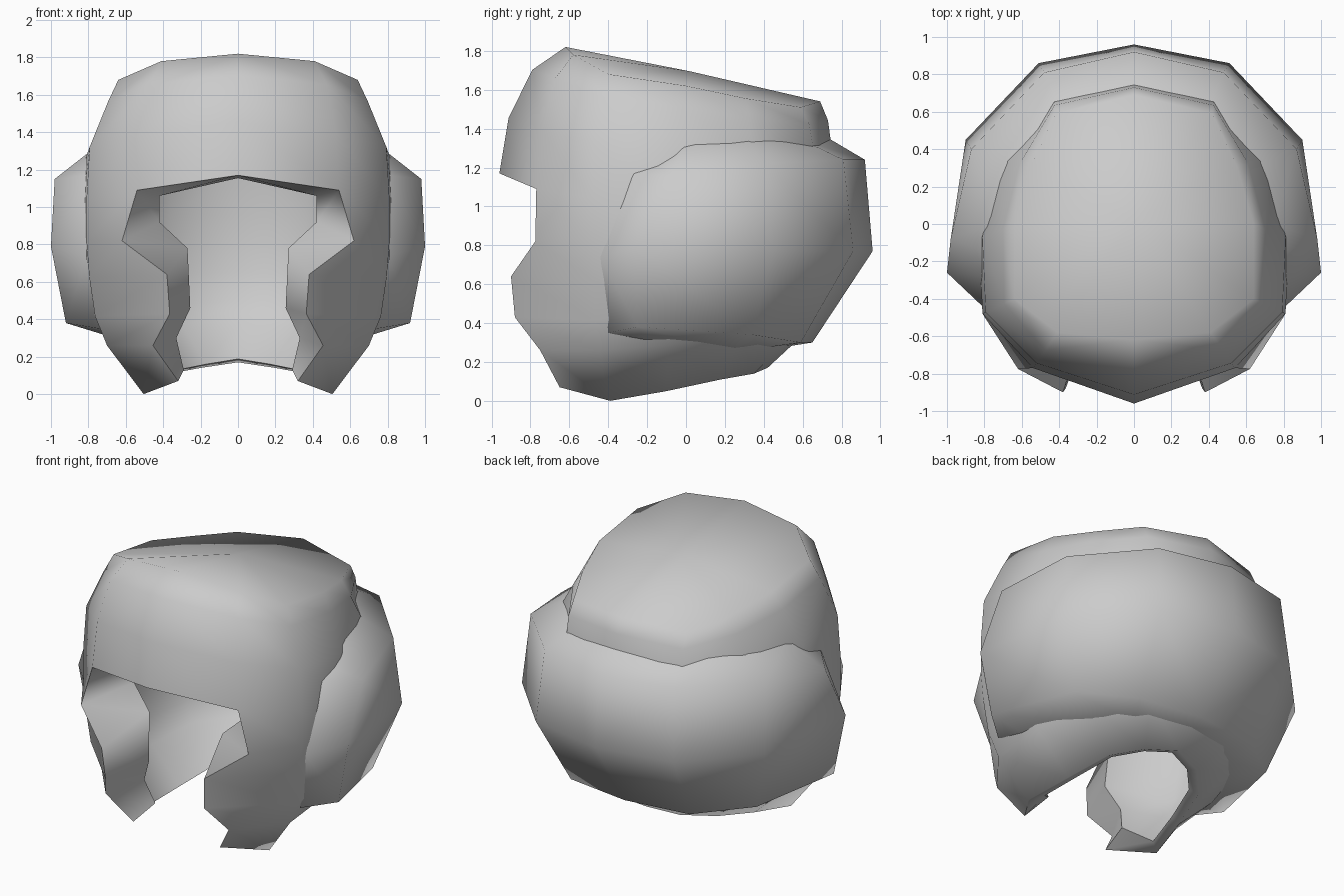
import bpy, bmesh
from mathutils import Vector

if "Cube" in bpy.data.objects:
    bpy.data.objects.remove(bpy.data.objects["Cube"])


def finish(name, verts, faces):
    """Make a half shell, mirror it across x and shade it smooth."""
    bm = bmesh.new()
    vs = [bm.verts.new(v) for v in verts]
    for f in faces:
        bm.faces.new([vs[i] for i in f])
    bmesh.ops.recalc_face_normals(bm, faces=bm.faces[:])
    bm.normal_update()
    middle = Vector((0, 0, 0.85))
    if sum(f.normal.dot(f.calc_center_median() - middle) * f.calc_area() for f in bm.faces) < 0:
        bmesh.ops.reverse_faces(bm, faces=bm.faces[:])
    me = bpy.data.meshes.new(name)
    bm.to_mesh(me)
    bm.free()
    ob = bpy.data.objects.new(name, me)
    bpy.context.collection.objects.link(ob)
    mirror = ob.modifiers.new("mirror", 'MIRROR')
    mirror.merge_threshold = 0.001
    bpy.ops.object.select_all(action='DESELECT')
    ob.select_set(True)
    bpy.context.view_layer.objects.active = ob
    bpy.ops.object.modifier_apply(modifier=mirror.name)
    bpy.ops.object.shade_smooth_by_angle(angle=1.25)
    return ob


def blend(a, b, across, down):
    """Point between two loop points with separate plan and height fractions."""
    return (a[0] + (b[0] - a[0]) * across,
            a[1] + (b[1] - a[1]) * across,
            a[2] + (b[2] - a[2]) * down)


# Main shell: half loops running from front centre round to back centre
crown = [(0, -.62, 1.82), (.41, -.58, 1.78), (.64, -.40, 1.68), (.64, 0, 1.62),
         (.55, .31, 1.555), (.42, .59, 1.51), (0, .69, 1.54)]
waist = [(0, -.96, 1.17), (.54, -.77, 1.09), (.81, -.48, 1.04), (.83, -.08, 1.0),
         (.74, .35, 1.0), (.43, .68, 1.0), (0, .77, 1.0)]
rim = [None, None, (.505, -.39, 0), (.44, -.1, .05),
       (.36, .18, .11), (.2, .35, .14), (0, .42, .17)]
# Edge of the face opening down the cheek guard, outside and inside
cheek = [(.62, -.775, .82), (.38, -.90, .64), (.365, -.88, .43),
         (.455, -.75, .26), (.32, -.65, .07)]
cheek_inside = [(.42, -.54, 1.06), (.42, -.50, .92), (.27, -.55, .78),
                (.255, -.58, .46), (.33, -.52, .30), (.29, -.46, .13)]
lower = [(0, .21), (.05, .4), (.15, .6), (.36, .75), (1, 1)]

rows = [crown]
for step, down in ((0, .18), (1, .56)):
    row = []
    for c, (a, b) in enumerate(zip(crown, waist)):
        across = ((.32, .9) if c in (2, 3, 4) else (.5, .86))[step]
        row.append(blend(a, b, across, down))
    rows.append(row)
rows.append(waist)
for edge, (across, down) in zip(cheek, lower):
    rows.append([None, edge] + [blend(a, b, across, down)
                                for a, b in zip(waist[2:], rim[2:])])

outer, inner, index, faces = [], [], {}, []
inside = {(3 + i, 1): p for i, p in enumerate(cheek_inside)}
inside[3, 0] = (0, -.72, 1.155)
for r, row in enumerate(rows):
    for c, p in enumerate(row):
        if p:
            index[r, c] = len(outer)
            outer.append(p)
            inner.append(inside.get((r, c), (p[0] * .85, p[1] * .85, .03 + p[2] * .93)))
for r in range(len(rows) - 1):
    for c in range(6):
        quad = [(r, c), (r, c + 1), (r + 1, c + 1), (r + 1, c)]
        if all(q in index for q in quad):
            faces.append([index[q] for q in quad])
# Crown cap
outer.append((0, .02, 1.695))
inner.append((0, .02, 1.59))
for c in range(6):
    faces.append([index[0, c], index[0, c + 1], len(outer) - 1])
# Inner lining and the strip that joins it to the outside along open edges
n = len(outer)
edges = [(f[i - 1], f[i]) for f in faces for i in range(len(f))]
count = {}
for a, b in edges:
    key = frozenset((a, b))
    count[key] = count.get(key, 0) + 1
strip = [[b, a, a + n, b + n] for a, b in edges
         if count[frozenset((a, b))] == 1 and outer[a][0] + outer[b][0] > 0]
lining = [[i + n for i in reversed(f)] for f in faces]
finish("helmet_shell", outer + inner, faces + lining + strip)

# Rear guard: vertical profiles from the front lip round to back centre
profiles = [
    [(.72, -.18, 1.24), (.80, -.28, 1.17), (.81, -.44, .74), (.74, -.40, .35), (.64, -.30, .33)],
    [(.75, .0, 1.33), (.98, -.08, 1.15), (1.0, -.26, .79), (.92, -.25, .38), (.66, -.20, .30)],
    [(.62, .30, 1.37), (.87, .40, 1.22), (.90, .45, .77), (.76, .34, .34), (.50, .24, .26)],
    [(.38, .60, 1.34), (.48, .81, 1.24), (.51, .86, .77), (.44, .59, .30), (.32, .38, .27)],
    [(0, .70, 1.37), (0, .92, 1.24), (0, .96, .77), (0, .65, .30), (0, .46, .27)],
]
n = 5
faces = [(c * n + r, c * n + r + 1, (c + 1) * n + r + 1, (c + 1) * n + r)
         for c in range(4) for r in range(n - 1)]
finish("rear_guard", [p for col in profiles for p in col], faces)
